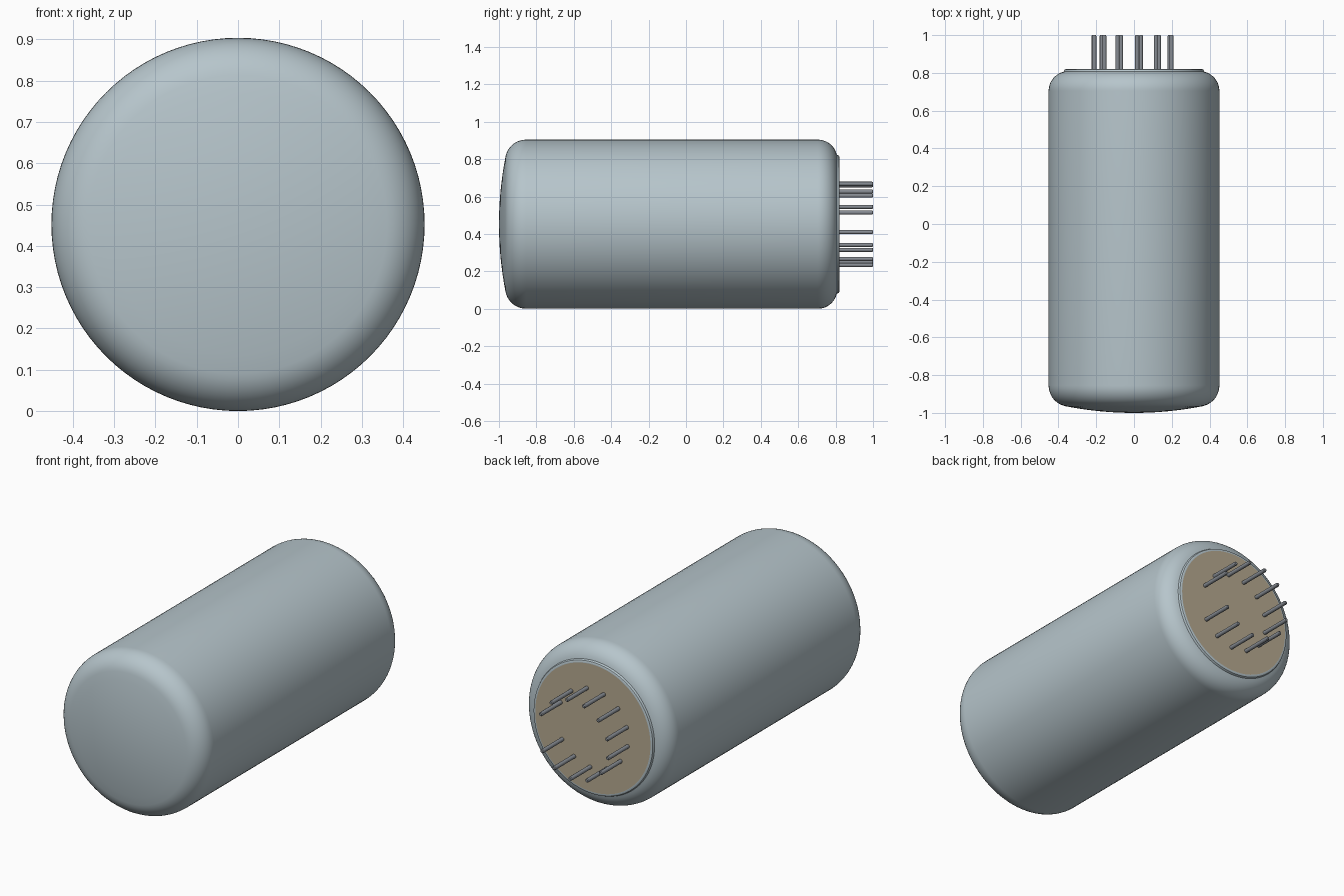
import bpy, bmesh, math
from mathutils import Matrix, Vector

cube = bpy.data.objects.get("Cube")
if cube:
    bpy.data.objects.remove(cube, do_unlink=True)

AXIS_Z = 0.452      # height of the tube's axis
RADIUS = 0.452


def material(name, rgb):
    m = bpy.data.materials.new(name)
    m.use_nodes = True
    m.diffuse_color = (*rgb, 1)
    m.node_tree.nodes["Principled BSDF"].inputs["Base Color"].default_value = (*rgb, 1)
    return m


glass = material("blue grey glass", (0.47, 0.56, 0.60))
tan = material("tan base", (0.47, 0.40, 0.28))
metal = material("grey metal", (0.24, 0.26, 0.29))


def lathe(name, profile, mat, sides=96, centre=(0, 0)):
    """Spin (y, radius) points around an axis parallel to y."""
    bm = bmesh.new()
    rings = []
    for y, r in profile:
        count = 1 if r == 0 else sides
        rings.append([bm.verts.new((r * math.cos(math.tau * i / sides), y,
                                    r * math.sin(math.tau * i / sides)))
                      for i in range(count)])
    for a, b in zip(rings, rings[1:]):
        for i in range(sides):
            j = (i + 1) % sides
            quad = [a[i % len(a)], a[j % len(a)], b[j % len(b)], b[i % len(b)]]
            bm.faces.new(list(dict.fromkeys(quad)))
    bmesh.ops.recalc_face_normals(bm, faces=bm.faces)
    mesh = bpy.data.meshes.new(name)
    bm.to_mesh(mesh)
    bm.free()
    mesh.materials.append(mat)
    obj = bpy.data.objects.new(name, mesh)
    obj.location = (centre[0], 0, AXIS_Z + centre[1])
    bpy.context.collection.objects.link(obj)
    bpy.ops.object.select_all(action="DESELECT")
    obj.select_set(True)
    bpy.context.view_layer.objects.active = obj
    bpy.ops.object.shade_smooth_by_angle(angle=math.radians(30))
    return obj


def fillet(y, size, sign, degrees, steps=10):
    """Rounded shoulder leaving the cylinder wall at y, turning inward."""
    angles = [math.radians(degrees) * i / steps for i in range(steps + 1)]
    return [(y + sign * size * math.sin(t), RADIUS - size * (1 - math.cos(t)))
            for t in angles]


# Glass envelope: shallow front dome, rounded shoulders, thin rear rim
front = fillet(-0.855, 0.112, -1, 79)
edge_y, edge_r = front[-1]
dome = [(-1 + (edge_y + 1) * (i / 8) ** 2, edge_r * i / 8) for i in range(8)]
rear = fillet(0.705, 0.104, 1, 77)
rim = [(0.808, 0.371), (0.817, 0.367), (0.82, 0.36), (0.82, 0.355)]
lathe("glass_envelope", dome + front[::-1] + rear + rim, glass)

# Flat base disc
lathe("base_plate", [(0.82, 0.355), (0.82, 0)], tan)

# Thirteen evenly spaced pin positions with one left empty as the key gap
PIN = 0.011
for k in range(12):
    a = math.radians(25 + k * 360 / 13)
    lathe(f"contact_pin_{k + 1}",
          [(0.80, PIN), (0.995, PIN), (1.0, PIN * 0.7), (1.0, 0)],
          metal, 16, (0.219 * math.cos(a), 0.219 * math.sin(a)))
